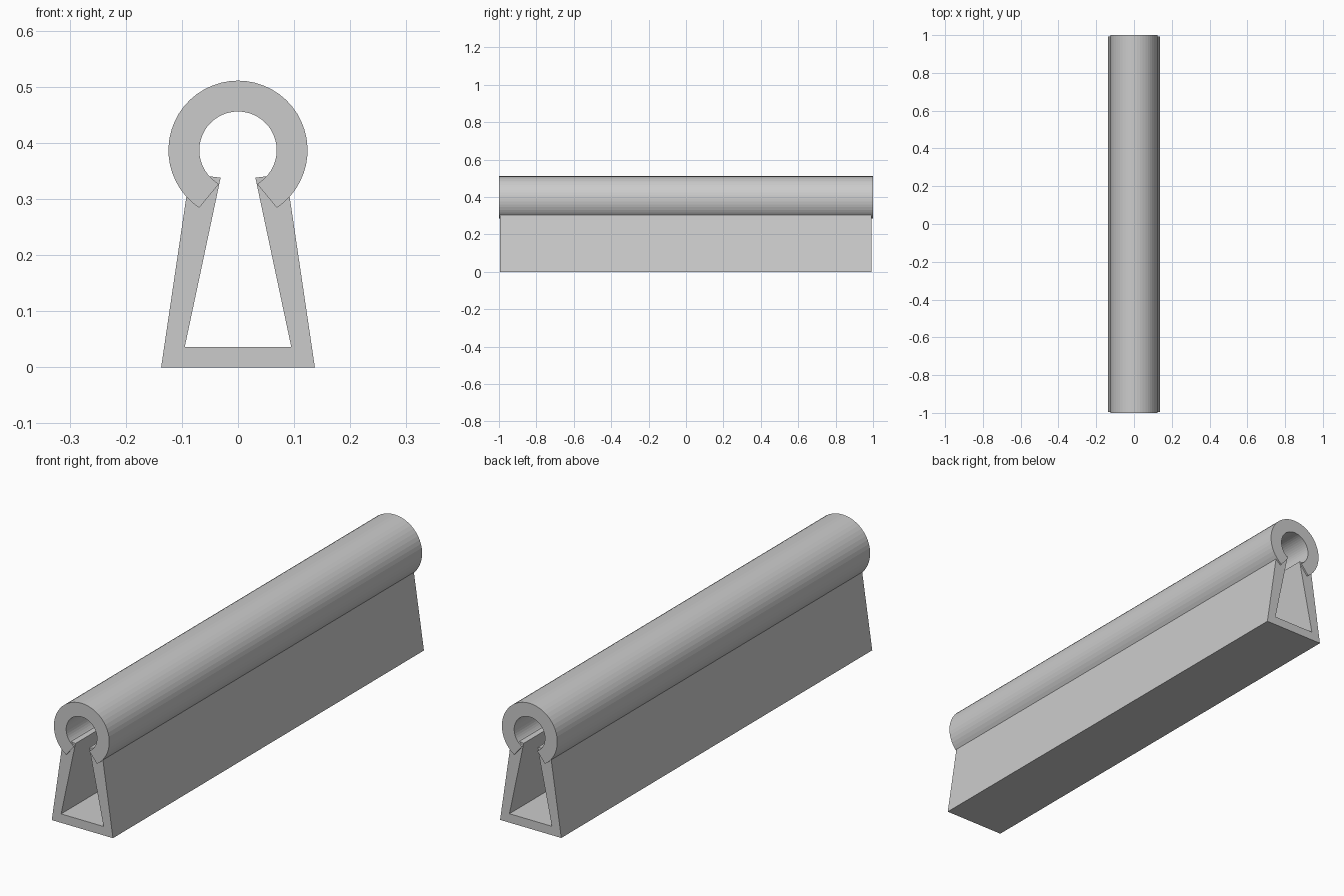
import bpy
import bmesh
from math import cos, sin, radians

cube = bpy.data.objects.get("Cube")
if cube:
    bpy.data.objects.remove(cube, do_unlink=True)

grey = bpy.data.materials.new("plain grey")
grey.use_nodes = True
colour = (0.6, 0.6, 0.6, 1)
grey.diffuse_color = colour
grey.node_tree.nodes["Principled BSDF"].inputs["Base Color"].default_value = colour


def extrude_profile(name, outer, inner, y0, y1):
    """Sweep the open band between two matching (x, z) lines along y."""
    bm = bmesh.new()
    rows = [[bm.verts.new((x, y0, z)) for x, z in line] for line in (outer, inner)]
    faces = [bm.faces.new((rows[0][i], rows[0][i + 1], rows[1][i + 1], rows[1][i]))
             for i in range(len(outer) - 1)]
    swept = bmesh.ops.extrude_face_region(bm, geom=faces, use_keep_orig=True)
    moved = [v for v in swept["geom"] if isinstance(v, bmesh.types.BMVert)]
    bmesh.ops.translate(bm, verts=moved, vec=(0, y1 - y0, 0))
    bmesh.ops.recalc_face_normals(bm, faces=bm.faces)
    mesh = bpy.data.meshes.new(name)
    bm.to_mesh(mesh)
    bm.free()
    mesh.materials.append(grey)
    obj = bpy.data.objects.new(name, mesh)
    bpy.context.collection.objects.link(obj)
    return obj


def arc(radius, half_gap, steps=40):
    """Circle line, open at the bottom by half_gap degrees on each side."""
    start, sweep = -90 + half_gap, 360 - 2 * half_gap
    angles = [radians(start + sweep * i / steps) for i in range(steps + 1)]
    return [(radius * cos(a), 0.387 + radius * sin(a)) for a in angles]


def mirrored(points):
    return points + [(-x, z) for x, z in reversed(points)]


# Round split tube on top
extrude_profile("split_tube", arc(0.124, 34), arc(0.069, 29.5), -1, 1)

# Tapered channel: two leaning walls and a floor
extrude_profile("tapered_base",
                mirrored([(0.086, 0.345), (0.137, 0)]),
                mirrored([(0.031, 0.338), (0.095, 0.036)]),
                -0.995, 0.993)
